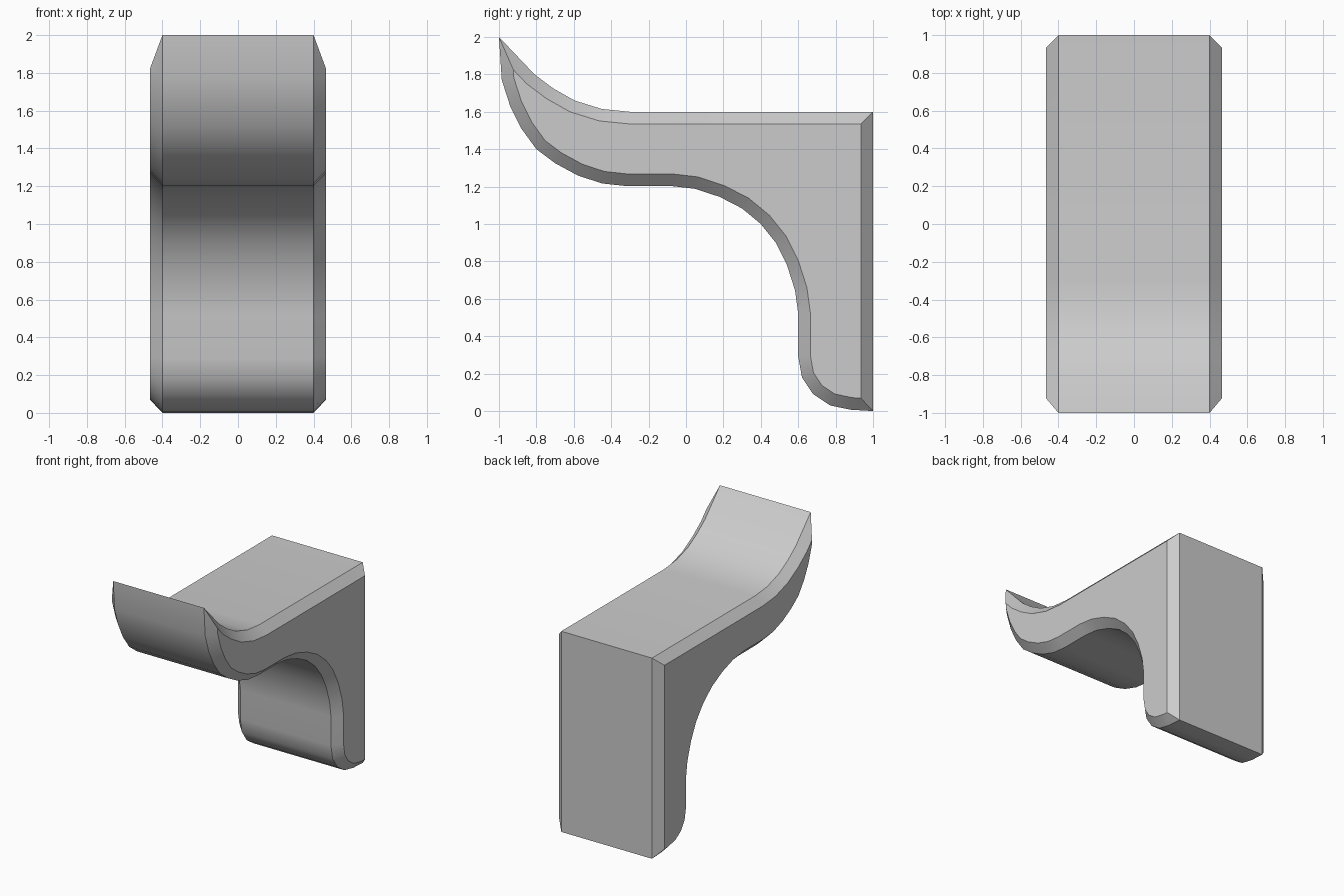
import bpy, bmesh, math
from mathutils import Vector

if "Cube" in bpy.data.objects:
    bpy.data.objects.remove(bpy.data.objects["Cube"])

HALF, CHAMFER = 0.4, 0.065

# Side outline (y, z): back, shelf, raised tip, underside curve, foot
outline = [
    (1, 0), (1, 1.6),
    (-0.3, 1.6), (-0.45, 1.615), (-0.595, 1.66), (-0.71, 1.725), (-0.81, 1.8), (-1, 2),
    (-0.985, 1.77), (-0.94, 1.63), (-0.88, 1.51), (-0.8, 1.4), (-0.7, 1.325),
    (-0.58, 1.26), (-0.45, 1.217), (-0.32, 1.203), (-0.08, 1.203),
    (0.05, 1.188), (0.18, 1.145), (0.3, 1.083), (0.4, 1.0), (0.48, 0.9),
    (0.54, 0.78), (0.583, 0.645), (0.6, 0.52), (0.6, 0.29), (0.62, 0.18),
    (0.68, 0.09), (0.77, 0.03), (0.88, 0.007)]


def inset(points, dist):
    """Mitred inward offset of a counter-clockwise outline."""
    pts = [Vector(p) for p in points]
    result = []
    for i, p in enumerate(pts):
        a = (p - pts[i - 1]).normalized()
        b = (pts[(i + 1) % len(pts)] - p).normalized()
        na, nb = Vector((-a.y, a.x)), Vector((-b.y, b.x))
        result.append(p + (na + nb) * dist / (1 + na.dot(nb)))
    return result


# Extruded bracket: outer outline in the middle, inset outline on both sides
inner = inset(outline, CHAMFER)
sections = [(-HALF - CHAMFER, inner), (-HALF, outline),
            (HALF, outline), (HALF + CHAMFER, inner)]
bm = bmesh.new()
rings = [[bm.verts.new((x, y, z)) for y, z in pts] for x, pts in sections]
n = len(outline)
for r, s in zip(rings, rings[1:]):
    for i in range(n):
        j = (i + 1) % n
        bm.faces.new((r[i], r[j], s[j], s[i]))
bm.faces.new(rings[0])
bm.faces.new(rings[-1])
bmesh.ops.recalc_face_normals(bm, faces=bm.faces[:])

mesh = bpy.data.meshes.new("bracket")
bm.to_mesh(mesh)
bm.free()
bracket = bpy.data.objects.new("bracket", mesh)
bpy.context.collection.objects.link(bracket)

# Smooth curves, crisp chamfers
bpy.context.view_layer.objects.active = bracket
bracket.select_set(True)
bpy.ops.object.shade_smooth_by_angle(angle=math.radians(30))
